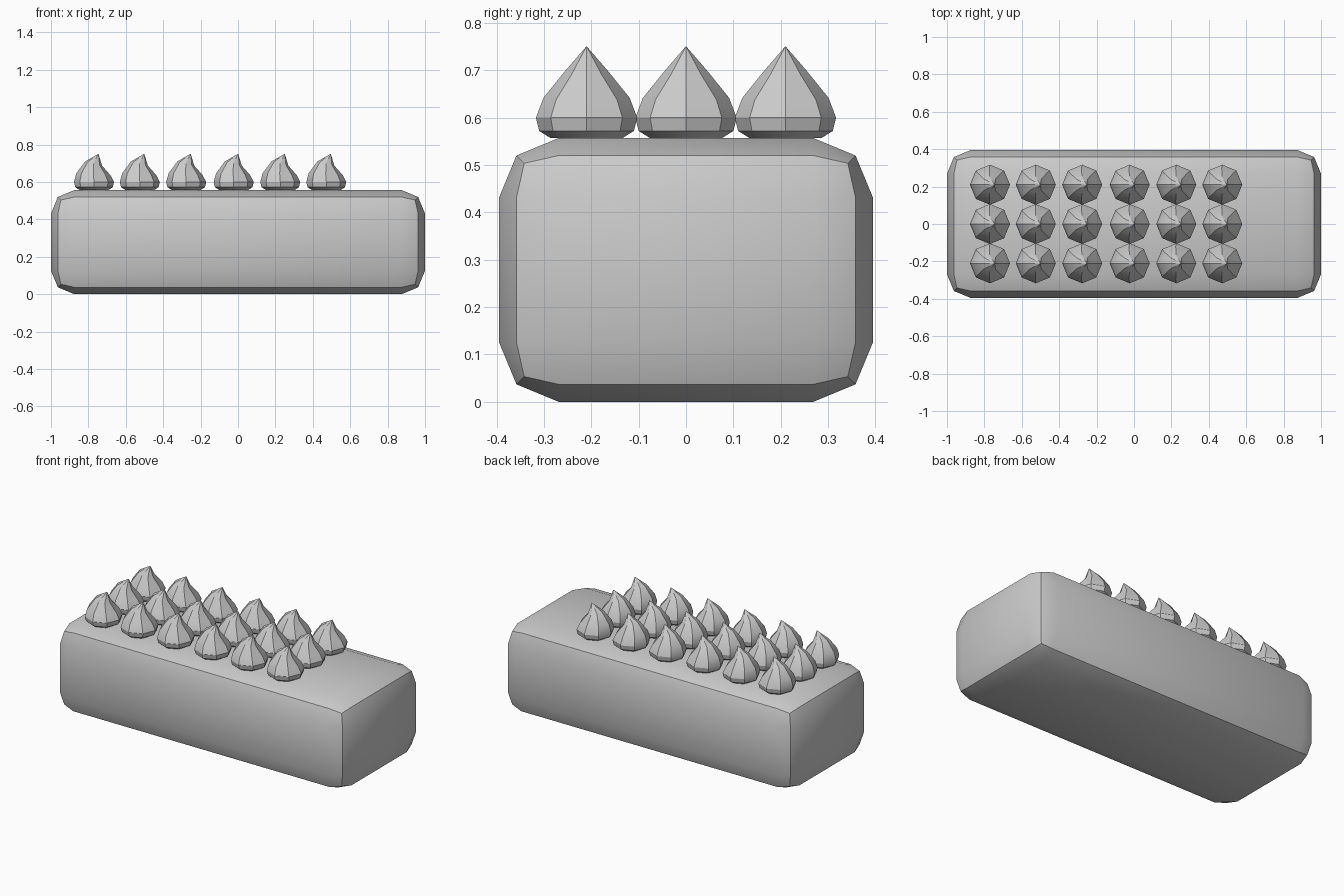
import bpy, bmesh, math

if "Cube" in bpy.data.objects:
    bpy.data.objects.remove(bpy.data.objects["Cube"])

SIDES = 8
BODY_TOP = 0.557


def finish(bm, name):
    bmesh.ops.recalc_face_normals(bm, faces=bm.faces)
    mesh = bpy.data.meshes.new(name)
    bm.to_mesh(mesh)
    bm.free()
    obj = bpy.data.objects.new(name, mesh)
    bpy.context.collection.objects.link(obj)
    bpy.ops.object.select_all(action='DESELECT')
    obj.select_set(True)
    bpy.context.view_layer.objects.active = obj
    bpy.ops.object.shade_smooth_by_angle(angle=math.radians(30))
    return obj


# Rounded block: box with a two-segment bevel
bm = bmesh.new()
bmesh.ops.create_cube(bm, size=1)
for v in bm.verts:
    v.co.x *= 2.0
    v.co.y *= 0.79
    v.co.z = (v.co.z + 0.5) * BODY_TOP
bmesh.ops.bevel(bm, geom=bm.edges[:], offset=0.126, offset_type='OFFSET',
                segments=2, profile=0.5, affect='EDGES')
finish(bm, "block")

# Piped drop: (height, radius, x shift, tilt) rings leaning toward +x at the tip
RINGS = [(0.000, 0.076, 0.000, 0.00),
         (0.015, 0.100, 0.000, 0.00),
         (0.043, 0.107, 0.000, 0.00),
         (0.085, 0.091, -0.003, 0.06),
         (0.142, 0.045, -0.002, 0.25)]
TIP = (0.024, 0, 0.194)

bm = bmesh.new()
loops = []
for z, r, shift, tilt in RINGS:
    ring = []
    for i in range(SIDES):
        a = 2 * math.pi * i / SIDES
        x = r * math.cos(a)
        ring.append(bm.verts.new((x + shift, r * math.sin(a), z - x * tilt)))
    loops.append(ring)
tip = bm.verts.new(TIP)
bm.faces.new(loops[0])
for i in range(SIDES):
    j = (i + 1) % SIDES
    for low, high in zip(loops, loops[1:]):
        bm.faces.new((low[i], low[j], high[j], high[i]))
    bm.faces.new((loops[-1][i], loops[-1][j], tip))
drop = finish(bm, "drop")

# Six columns by three rows on the top of the block
XS = (-0.77, -0.525, -0.277, -0.023, 0.226, 0.472)
for n, (x, y) in enumerate((x, y) for x in XS for y in (-0.21, 0, 0.21)):
    obj = drop
    if n:
        obj = drop.copy()
        bpy.context.collection.objects.link(obj)
    obj.location = (x, y, BODY_TOP)
